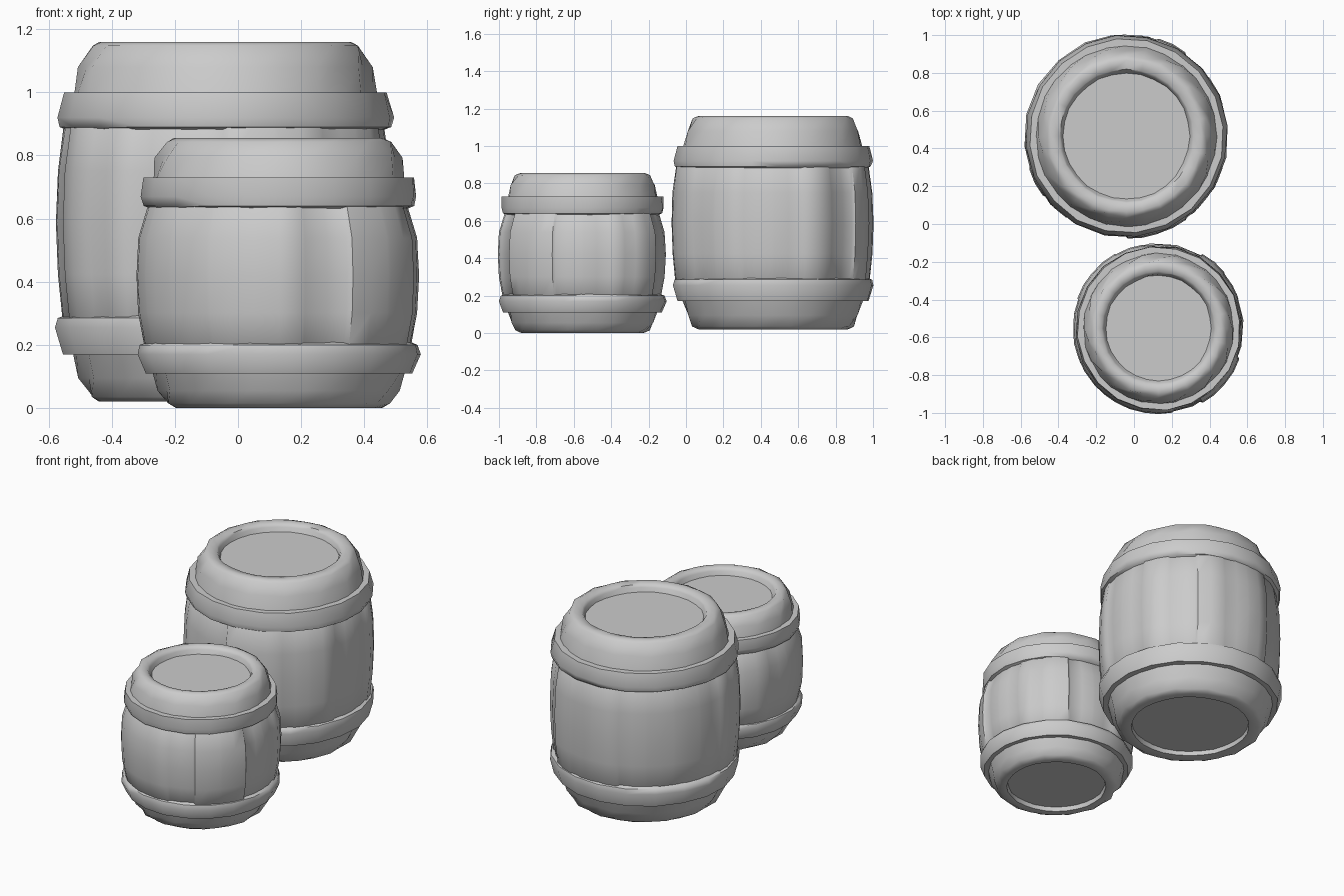
import bpy, bmesh, math, random

if "Cube" in bpy.data.objects:
    bpy.data.objects.remove(bpy.data.objects["Cube"])

random.seed(4)
TAU = 2 * math.pi

wood = bpy.data.materials.new("weathered grey")
wood.diffuse_color = (0.6, 0.6, 0.6, 1)
wood.use_nodes = True
wood.node_tree.nodes["Principled BSDF"].inputs["Base Color"].default_value = wood.diffuse_color


def lathe(name, centre, angles, profile, wobble=0.0, flute=None, closed=False, offsets=None):
    """Revolve (radius, z) points around a centre; offsets move whole columns."""
    bm = bmesh.new()
    n = len(angles)
    rings = []
    for k, (r, z) in enumerate(profile):
        ring = []
        for i, a in enumerate(angles):
            rr = r + random.uniform(-wobble, wobble)
            if offsets:
                rr += offsets[i]
            if flute and k in flute:
                rr += flute[k] * (1 if i % 2 else -1)
            ring.append(bm.verts.new((centre[0] + rr * math.cos(a),
                                      centre[1] + rr * math.sin(a), z)))
        rings.append(ring)
    pairs = list(zip(rings, rings[1:]))
    if closed:
        pairs.append((rings[-1], rings[0]))
    for lo, hi in pairs:
        for i in range(n):
            j = (i + 1) % n
            bm.faces.new((lo[i], lo[j], hi[j], hi[i]))
    if not closed:
        bm.faces.new(rings[0][::-1])
        bm.faces.new(rings[-1])
    bmesh.ops.recalc_face_normals(bm, faces=bm.faces)
    mesh = bpy.data.meshes.new(name)
    bm.to_mesh(mesh)
    bm.free()
    mesh.materials.append(wood)
    obj = bpy.data.objects.new(name, mesh)
    bpy.context.collection.objects.link(obj)
    bpy.ops.object.select_all(action='DESELECT')
    obj.select_set(True)
    bpy.context.view_layer.objects.active = obj
    bpy.ops.object.shade_smooth_by_angle(angle=math.radians(50))
    return obj


def even(n, turn=0.0):
    return [TAU * i / n + turn for i in range(n)]


def barrel(size, centre, z0, z1, base_r, top_r, hole_r, bulge_r,
           low, high, staves):
    """low / high = (z bottom, z top, r bottom, r top, neck radius) of each hoop."""
    lz0, lz1, lr0, lr1, lneck = low
    hz0, hz1, hr0, hr1, hneck = high
    mid = (lz1 + hz0) / 2
    quarter = (hz0 - lz1) * 0.27

    # bulging staves, each with its own slight radius
    angles, offsets = [], []
    for i in range(staves):
        a, push = TAU * i / staves, random.choice((-0.012, -0.003, 0.003))
        for f in (0.04, 0.5, 0.96):
            angles.append(a + f * TAU / staves)
            offsets.append(push + (0.002 if f == 0.5 else 0))
    lathe(size + "_staves", centre, angles, [
        (lneck - 0.02, lz0 + 0.04), (lr1 - 0.02, lz1),
        (bulge_r - 0.006, mid - quarter), (bulge_r, mid),
        (bulge_r - 0.006, mid + quarter),
        (hr0 - 0.02, hz0), (hneck - 0.02, hz1 - 0.04)], 0.001, offsets=offsets)

    # hoops with a rounded edge toward the staves
    lathe(size + "_lower_hoop", centre, even(20, 0.1), [
        (lneck - 0.04, lz0), (lr0, lz0), (lr1, lz1 - 0.03),
        (lr1 - 0.008, lz1), (lr1 - 0.04, lz1 + 0.012)], 0.003, closed=True)
    lathe(size + "_upper_hoop", centre, even(20, 0.1), [
        (hneck - 0.04, hz1), (hr1, hz1), (hr0, hz0 + 0.03),
        (hr0 - 0.008, hz0), (hr0 - 0.04, hz0 - 0.012)], 0.003, closed=True)

    # fluted foot with a sunken underside
    lathe(size + "_foot", centre, even(28), [
        (hole_r - 0.005, z0 + 0.03), (hole_r, z0 + 0.004), (base_r - 0.025, z0),
        (base_r, z0 + 0.015), ((base_r + lneck) / 2, (z0 + lz0) / 2),
        (lneck, lz0 + 0.01)],
        0.003, flute={3: 0.006, 4: -0.009})

    # tapered collar, rolled rim and sunken lid
    lathe(size + "_collar_and_lid", centre, even(28), [
        (hneck, hz1 - 0.01), ((top_r + hneck) / 2 + 0.006, (hz1 + z1) / 2),
        (top_r, z1 - 0.012), (top_r - 0.025, z1), (hole_r + 0.01, z1 - 0.006),
        (hole_r, z1 - 0.02), (hole_r - 0.01, z1 - 0.045)],
        0.003, flute={1: -0.009, 2: 0.004})


barrel("large_barrel", (-0.04, 0.465), 0.02, 1.16, 0.425, 0.425, 0.345, 0.54,
       (0.17, 0.285, 0.515, 0.54, 0.485), (0.89, 1.0, 0.535, 0.515, 0.48), 20)
barrel("small_barrel", (0.13, -0.553), 0.0, 0.855, 0.353, 0.358, 0.29, 0.455,
       (0.11, 0.2, 0.425, 0.45, 0.40), (0.64, 0.73, 0.438, 0.432, 0.40), 18)
